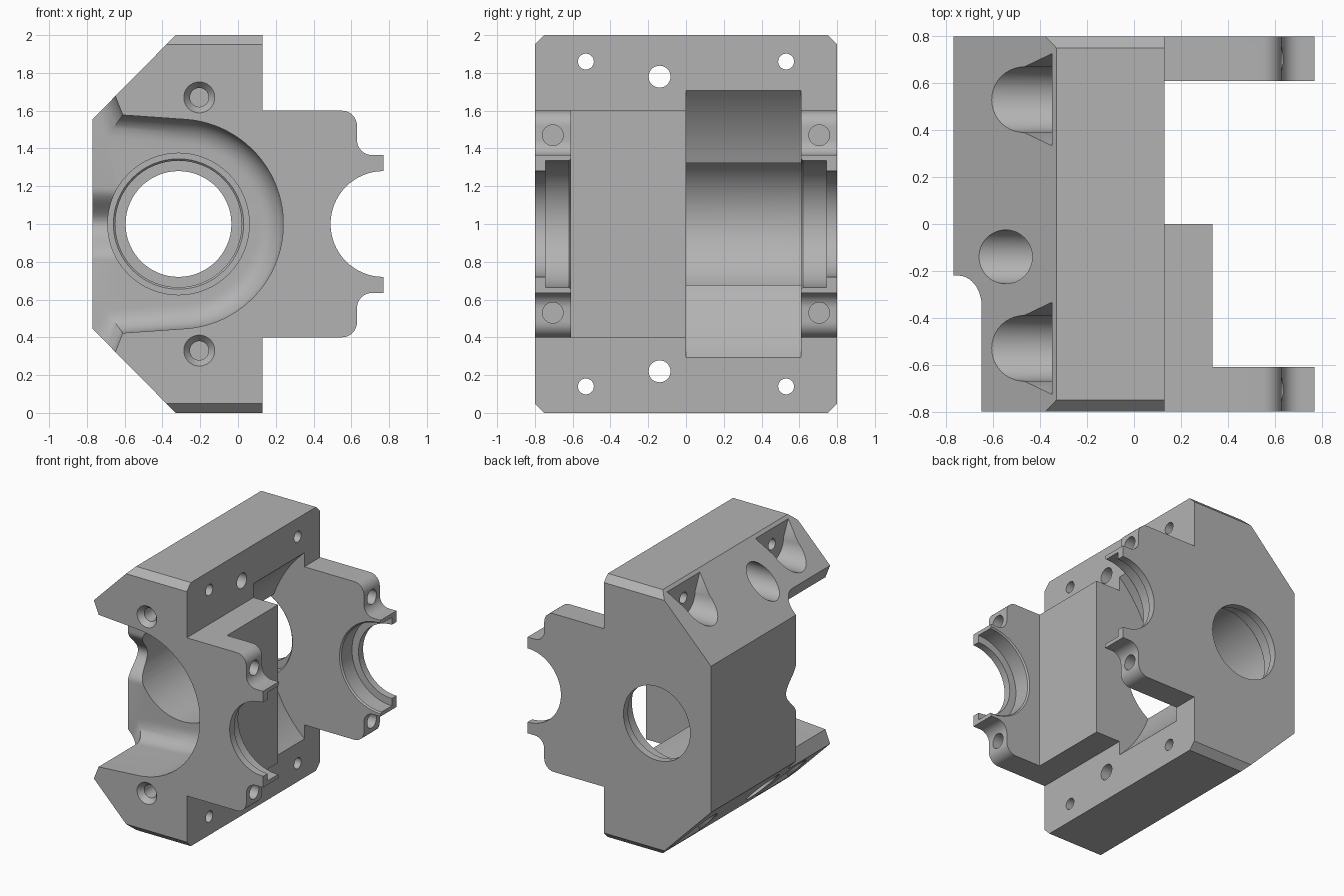
import bpy, bmesh, math
from mathutils import Vector

if "Cube" in bpy.data.objects:
    bpy.data.objects.remove(bpy.data.objects["Cube"], do_unlink=True)

SHAFT_A = (-0.315, 1.0)   # pinion shaft centre (x, z)
SHAFT_B = (0.77, 1.0)     # output shaft centre (x, z)


def place(axis, pos, u, v):
    """Point at pos along the axis; u, v are the other two coordinates in order."""
    return Vector((pos, u, v)) if axis == "x" else Vector((u, pos, v))


def loft(name, loops):
    bm = bmesh.new()
    rings = [[bm.verts.new(p) for p in loop] for loop in loops]
    for a, b in zip(rings, rings[1:]):
        for i in range(len(a)):
            j = (i + 1) % len(a)
            bm.faces.new((a[i], a[j], b[j], b[i]))
    bm.faces.new(rings[0])
    bm.faces.new(rings[-1])
    bmesh.ops.recalc_face_normals(bm, faces=bm.faces)
    mesh = bpy.data.meshes.new(name)
    bm.to_mesh(mesh)
    bm.free()
    obj = bpy.data.objects.new(name, mesh)
    bpy.context.scene.collection.objects.link(obj)
    return obj


def prism(name, axis, outline, start, end):
    return loft(name, [[place(axis, p, u, v) for u, v in outline] for p in (start, end)])


def arc(cx, cy, r, a0, a1, n):
    angles = [math.radians(a0 + (a1 - a0) * i / n) for i in range(n + 1)]
    return [(cx + r * math.cos(a), cy + r * math.sin(a)) for a in angles]


def rect(u0, v0, u1, v1):
    return [(u0, v0), (u1, v0), (u1, v1), (u0, v1)]


def mirrored(points):
    """Add the reflection about z = 1, giving a closed outline."""
    return points + [(u, 2 - v) for u, v in reversed(points)]


def cut(cutter):
    cutter.hide_render = True
    mod = housing.modifiers.new("cut", "BOOLEAN")
    mod.operation = "DIFFERENCE"
    mod.solver = "EXACT"
    mod.object = cutter
    bpy.context.view_layer.update()
    result = housing.evaluated_get(bpy.context.evaluated_depsgraph_get())
    mesh = bpy.data.meshes.new_from_object(result)
    housing.modifiers.clear()
    housing.data = mesh
    bpy.data.objects.remove(cutter, do_unlink=True)


def bore(axis, centre, steps, n=64):
    """Turned cut through (position, radius) steps along an axis."""
    cut(loft("bore_cutter", [[place(axis, p, u, v) for u, v in
                              arc(*centre, r, 0, 360, n)[:-1]] for p, r in steps]))


# Housing blank: octagonal body with the clamp arms, extruded front to back
half = [(-0.77, 1.555), (-0.33, 2), (0.13, 2), (0.13, 1.6)]
half += arc(0.55, 1.52, 0.08, 90, 0, 8)
half += arc(0.71, 1.445, 0.08, 180, 270, 8)
half += [(0.77, 1.365)]
housing = prism("gearbox_housing", "y", mirrored(half), -0.8, 0.8)

# Space between the arms, leaving the stepped block at the front
cut(prism("arm_gap", "y", rect(0.335, 0.3, 1, 1.7), -0.61, 0.01))
cut(prism("gear_gap", "y", rect(0.13, 0.3, 1, 1.7), 0, 0.61))

# Chamfers on the four end edges
for side in (-1, 1):
    wedge = [(side * 0.7, 2.05), (side * 0.85, 1.9), (side * 0.85, 2.05)]
    cut(prism("chamfer", "x", wedge, -1, 1))
    cut(prism("chamfer", "x", [(y, 2 - z) for y, z in wedge], -1, 1))

# Large gear chamber
bore("y", SHAFT_B, [(0, 0.953), (0.61, 0.953)], 128)


# Front pocket, open to the side, with a rounded floor edge
def pocket_outline(d):
    corner = Vector((-0.61 - 0.7 * d, 1.577 - 0.95 * d))
    end = corner + Vector((-0.37, 0.93)) * 0.6
    upper = [(-1.2, end.y), tuple(end), tuple(corner)]
    return mirrored(upper + arc(*SHAFT_A, 0.555 - d, 86, 0, 24)[:-1])


FILLET = 0.13
layers = [(-0.9, 0.0)]
for i in range(11):
    a = math.radians(9 * i)
    layers.append((-0.35 + FILLET * math.sin(a), FILLET * (1 - math.cos(a))))
cut(loft("front_pocket", [[place("y", y, u, v) for u, v in pocket_outline(d)]
                          for y, d in layers]))

# Rounded drain groove across the pocket floor to the side
wave = [(-0.22 + 0.06 * (1 + math.cos(math.pi * t / 10)), 1 + 0.019 * t)
        for t in range(-10, 11)]
cut(prism("groove", "x", [(-0.3, wave[0][1])] + wave + [(-0.3, wave[-1][1])], -1, -0.5))

# Bearing seats
seat = [(0.61, 0.345), (0.62, 0.335), (0.745, 0.335), (0.745, 0.28), (0.9, 0.28)]
bore("y", SHAFT_A, [(-0.3, 0.375), (0.61, 0.375)] + seat)
for side in (-1, 1):
    bore("y", SHAFT_B, [(side * y, r) for y, r in [(0.58, 0.345)] + seat])

# Screw holes, repeated above and below
for s in (-1, 1):
    def level(z):
        return 1 + s * z
    bore("y", (-0.205, level(0.67)), [(-0.81, 0.09), (-0.76, 0.05), (-0.5, 0.05)], 32)
    bore("x", (-0.14, level(0.78)), [(-1, 0.115), (-0.3, 0.115), (-0.3, 0.058), (1, 0.058)], 32)
    for y in (-0.53, 0.53):
        bore("x", (y, level(0.86)), [(-0.5, 0.042), (0.5, 0.042)], 32)
        # Screw head recess: round floor with flaring sides
        recess = arc(y, 0.86, 0.14, 180, 360, 20) + [(y + 0.225, 1.04), (y - 0.225, 1.04)]
        cut(prism("recess", "x", [(u, level(v)) for u, v in recess], -1, -0.35))
    for y in (-0.705, 0.705):
        bore("x", (y, level(0.47)), [(0.4, 0.055), (0.9, 0.055)], 32)

# Material and shading
metal = bpy.data.materials.new("plain_grey")
metal.use_nodes = True
colour = (0.45, 0.45, 0.45, 1)
metal.diffuse_color = colour
metal.node_tree.nodes["Principled BSDF"].inputs["Base Color"].default_value = colour
housing.data.materials.clear()
housing.data.materials.append(metal)
for poly in housing.data.polygons:
    poly.material_index = 0
bpy.ops.object.select_all(action="DESELECT")
housing.select_set(True)
bpy.context.view_layer.objects.active = housing
bpy.ops.object.shade_smooth_by_angle(angle=math.radians(30))
